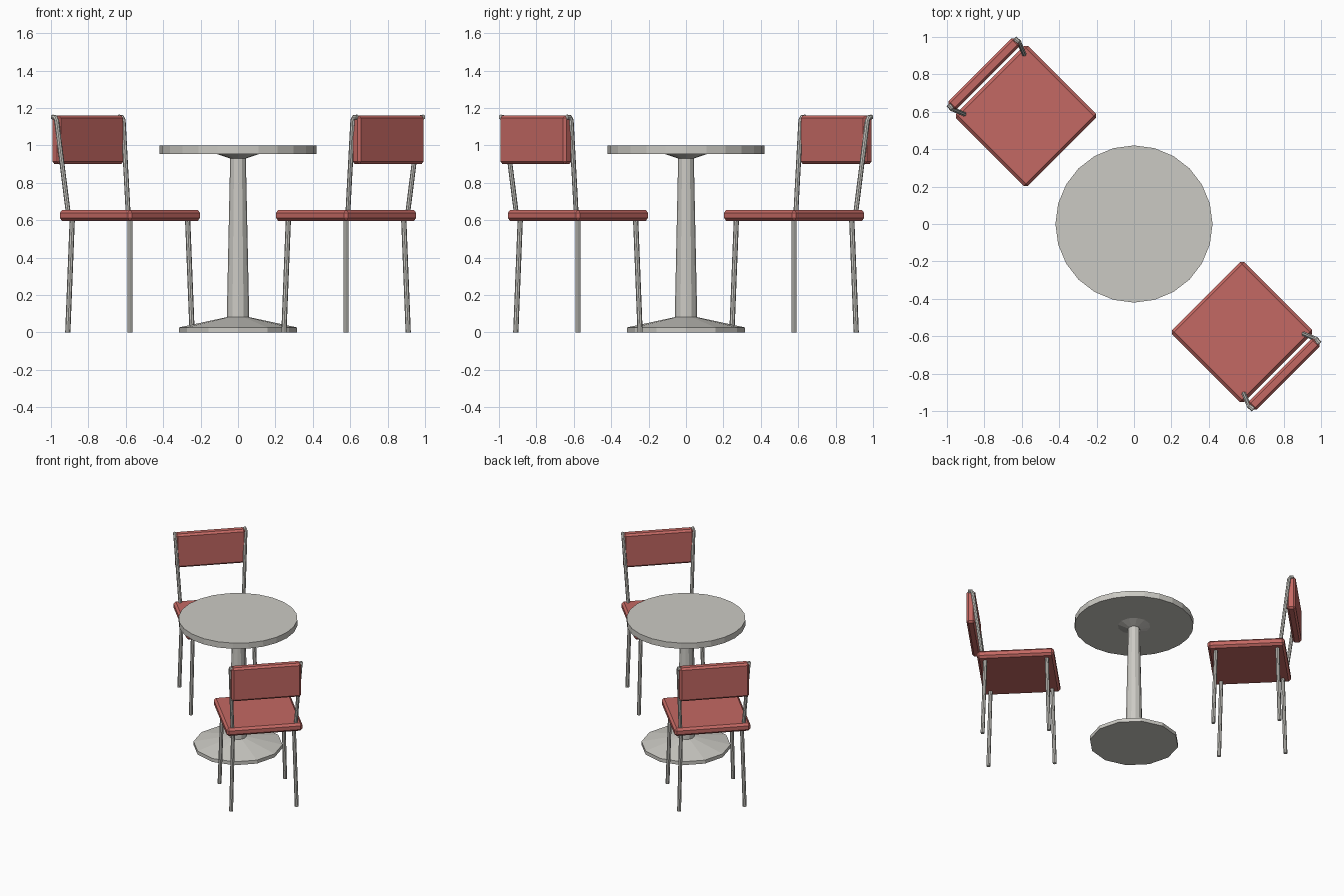
import bpy
import bmesh
from math import pi, cos, sin
from mathutils import Matrix, Vector

if "Cube" in bpy.data.objects:
    bpy.data.objects.remove(bpy.data.objects["Cube"], do_unlink=True)


def material(name, rgb):
    mat = bpy.data.materials.new(name)
    mat.use_nodes = True
    mat.diffuse_color = (*rgb, 1)
    mat.node_tree.nodes["Principled BSDF"].inputs["Base Color"].default_value = (*rgb, 1)
    return mat


RED = material("red upholstery", (0.55, 0.14, 0.125))
GREY = material("warm grey", (0.6, 0.59, 0.55))


def finish(bm, name, mat, matrix=Matrix()):
    bmesh.ops.recalc_face_normals(bm, faces=bm.faces)
    mesh = bpy.data.meshes.new(name)
    bm.to_mesh(mesh)
    bm.free()
    mesh.materials.append(mat)
    obj = bpy.data.objects.new(name, mesh)
    obj.matrix_world = matrix
    bpy.context.collection.objects.link(obj)
    return obj


def lathe(name, profile, sides, mat):
    """Closed turned solid from (radius, height) pairs, capped at both ends."""
    bm = bmesh.new()
    rings = [[bm.verts.new((r * cos(2 * pi * i / sides), r * sin(2 * pi * i / sides), z))
              for i in range(sides)] for r, z in profile]
    for low, high in zip(rings, rings[1:]):
        for i in range(sides):
            j = (i + 1) % sides
            bm.faces.new((low[i], low[j], high[j], high[i]))
    bm.faces.new(rings[0])
    bm.faces.new(rings[-1])
    return finish(bm, name, mat)


def cushion(name, size, centre, bevel, matrix):
    """Box with chamfered edges."""
    bm = bmesh.new()
    bmesh.ops.create_cube(bm, size=1, matrix=Matrix.Translation(centre) @ Matrix.Diagonal((*size, 1)))
    bmesh.ops.bevel(bm, geom=bm.edges[:], offset=bevel, segments=1, affect='EDGES')
    return finish(bm, name, RED, matrix)


def tube(name, points, radius, matrix, sides=8):
    """Tube through points, with rings kept square to the path."""
    pts = [Vector(p) for p in points]
    bm = bmesh.new()
    rings = []
    for i, p in enumerate(pts):
        along = (pts[min(i + 1, len(pts) - 1)] - pts[max(i - 1, 0)]).normalized()
        u = along.cross(Vector((1, 0, 0))).normalized()
        v = along.cross(u)
        rings.append([bm.verts.new(p + radius * (u * cos(2 * pi * k / sides) + v * sin(2 * pi * k / sides)))
                      for k in range(sides)])
    for low, high in zip(rings, rings[1:]):
        for k in range(sides):
            j = (k + 1) % sides
            bm.faces.new((low[k], low[j], high[j], high[k]))
    bm.faces.new(rings[0])
    bm.faces.new(rings[-1])
    return finish(bm, name, GREY, matrix)


# Pedestal table
lathe("table_base", [(0.315, 0), (0.315, 0.027), (0.06, 0.082)], 12, GREY)
lathe("table_column", [(0.06, 0.075), (0.042, 0.93), (0.13, 0.96)], 12, GREY)
lathe("table_top", [(0.42, 0.955), (0.42, 1.0)], 24, GREY)


def chair(label, matrix):
    """Chair facing local +y."""
    cushion(label + "_seat", (0.545, 0.545, 0.06), (0, 0, 0.626), 0.016, matrix)
    cushion(label + "_backrest", (0.5, 0.062, 0.26), (0, -0.318, 1.03), 0.014, matrix)
    for side, sx in (("left", -1), ("right", 1)):
        # Splayed legs
        for end, sy in (("front", 1), ("back", -1)):
            tube(f"{label}_{end}_{side}_leg",
                 [(sx * 0.235, sy * 0.235, 0), (sx * 0.218, sy * 0.218, 0.61)], 0.014, matrix)
        # Leaning back post, hooked over the end of the backrest
        tube(f"{label}_{side}_back_post",
             [(sx * 0.226, -0.239, 0.63), (sx * 0.252, -0.303, 1.135),
              (sx * 0.252, -0.312, 1.15), (sx * 0.25, -0.335, 1.152)], 0.013, matrix)


# Two chairs facing each other across the table
for label, turn in (("front_chair", pi / 4), ("rear_chair", pi / 4 + pi)):
    chair(label, Matrix.Rotation(turn, 4, 'Z') @ Matrix.Translation((0, -0.817, 0)))
